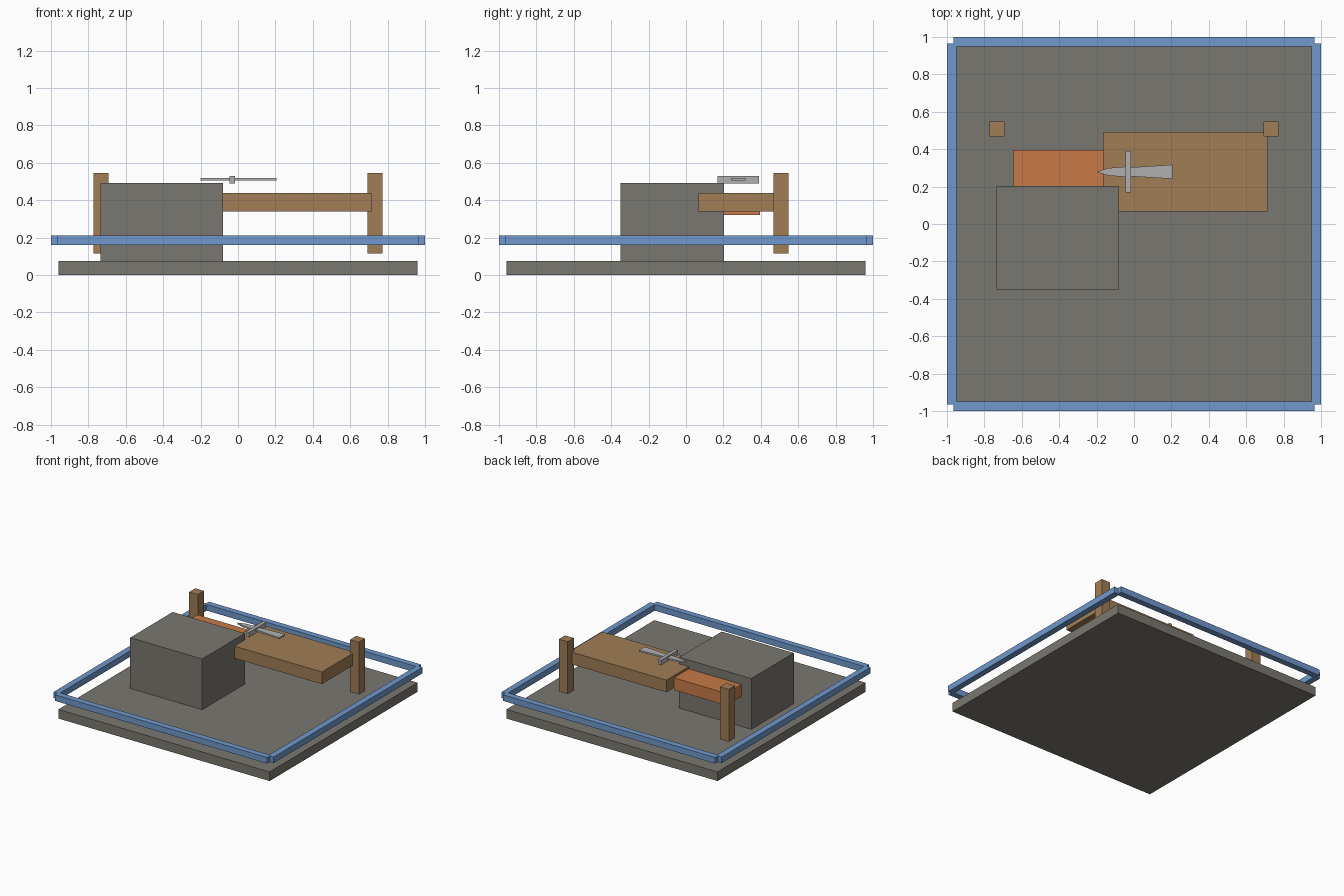
import bpy
import bmesh

if "Cube" in bpy.data.objects:
    bpy.data.objects.remove(bpy.data.objects["Cube"])


def material(name, color):
    m = bpy.data.materials.new(name)
    m.diffuse_color = (*color, 1)
    m.use_nodes = True
    m.node_tree.nodes["Principled BSDF"].inputs["Base Color"].default_value = m.diffuse_color
    return m


STONE = material("stone grey", (0.195, 0.185, 0.162))
WOOD = material("wood brown", (0.352, 0.205, 0.093))
EMBER = material("ember orange", (0.578, 0.195, 0.065))
BLUE = material("rail blue", (0.162, 0.314, 0.604))
STEEL = material("steel grey", (0.434, 0.434, 0.434))


def prism(name, outline, z0, z1, mat):
    """Extrude a flat outline (counter-clockwise) from z0 to z1."""
    bm = bmesh.new()
    face = bm.faces.new([bm.verts.new((x, y, z0)) for x, y in outline])
    ext = bmesh.ops.extrude_face_region(bm, geom=[face])
    verts = [g for g in ext["geom"] if isinstance(g, bmesh.types.BMVert)]
    bmesh.ops.translate(bm, verts=verts, vec=(0, 0, z1 - z0))
    bmesh.ops.recalc_face_normals(bm, faces=bm.faces)
    mesh = bpy.data.meshes.new(name)
    bm.to_mesh(mesh)
    bm.free()
    mesh.materials.append(mat)
    obj = bpy.data.objects.new(name, mesh)
    bpy.context.collection.objects.link(obj)
    return obj


def box(name, x, y, z, mat):
    outline = [(x[0], y[0]), (x[1], y[0]), (x[1], y[1]), (x[0], y[1])]
    return prism(name, outline, z[0], z[1], mat)


# Floor slab and forge block with its ember bed
box("floor_slab", (-0.96, 0.96), (-0.96, 0.96), (0, 0.075), STONE)
box("forge_block", (-0.735, -0.08), (-0.35, 0.202), (0.075, 0.492), STONE)
box("ember_bed", (-0.645, -0.167), (0.0, 0.395), (0.32, 0.42), EMBER)

# Workbench top
box("bench_top", (-0.167, 0.715), (0.068, 0.492), (0.338, 0.438), WOOD)

# Posts and perimeter rails, mirrored left/right and front/back
for side, s in (("left", -1), ("right", 1)):
    px, rx = s * 0.732, s * 0.975
    box(side + "_post", (px - 0.04, px + 0.04), (0.467, 0.547), (0.115, 0.545), WOOD)
    box(side + "_rail", (rx - 0.025, rx + 0.025), (-0.965, 0.965), (0.16, 0.21), BLUE)
for side, s in (("front", -1), ("back", 1)):
    ry = s * 0.975
    box(side + "_rail", (-0.965, 0.965), (ry - 0.025, ry + 0.025), (0.16, 0.21), BLUE)

# Sword lying above the bench: tapered blade, flared grip and crossguard
SY = 0.279
half = [(-0.2, 0.0), (-0.14, 0.02), (-0.03, 0.029), (-0.015, 0.024), (0.205, 0.038)]
outline = [(x, SY - w) for x, w in half] + [(x, SY + w) for x, w in reversed(half[1:])]
prism("sword_blade", outline, 0.505, 0.518, STEEL)
box("sword_guard", (-0.045, -0.017), (SY - 0.111, SY + 0.111), (0.488, 0.529), STEEL)
